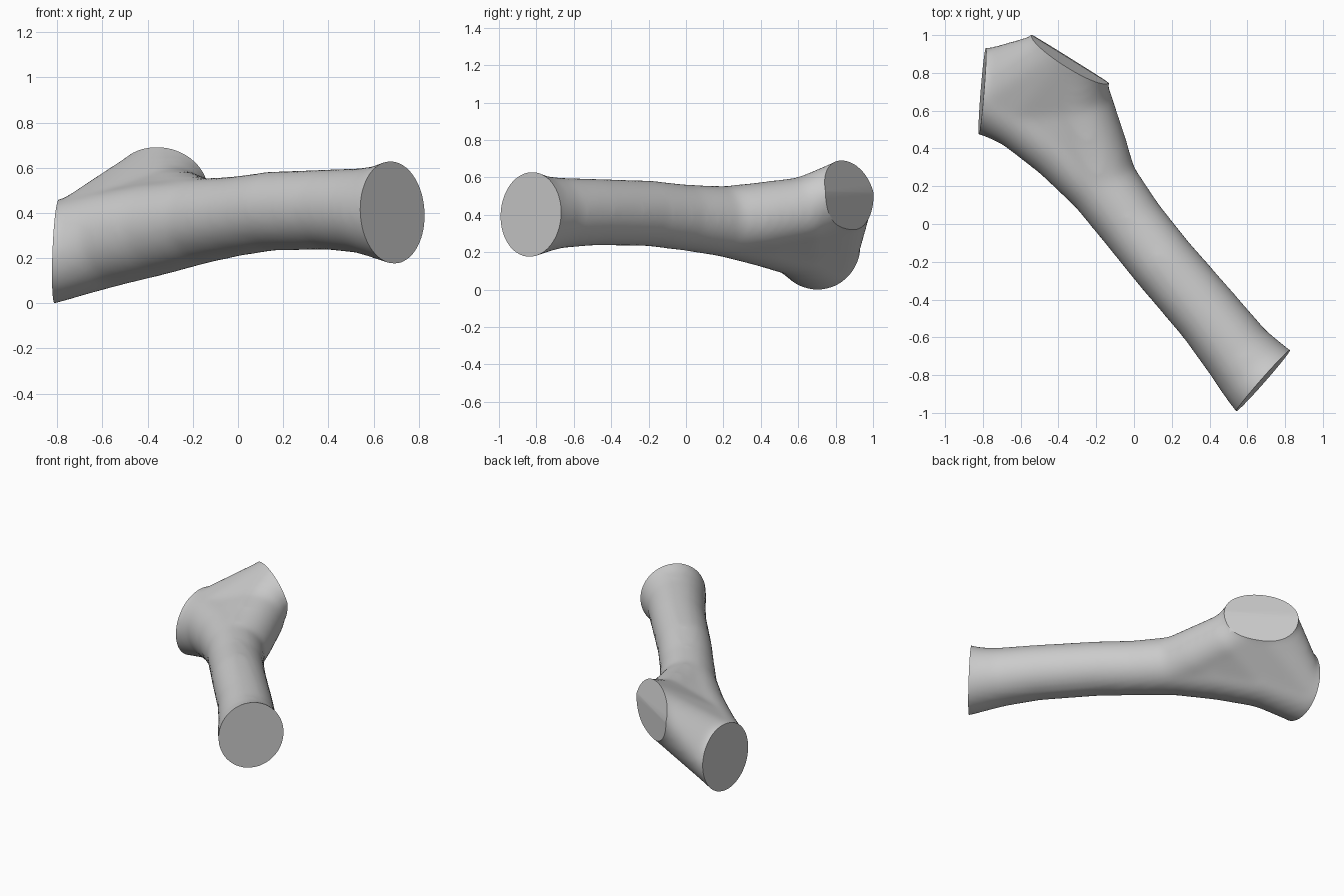
import bpy, bmesh, math
from mathutils import Vector

if "Cube" in bpy.data.objects:
    bpy.data.objects.remove(bpy.data.objects["Cube"])

SIDES = 28
UP = Vector((0, 0, 1))

grey = bpy.data.materials.new("plain grey")
grey.diffuse_color = (0.6, 0.6, 0.6, 1)
grey.use_nodes = True
grey.node_tree.nodes["Principled BSDF"].inputs["Base Color"].default_value = grey.diffuse_color

# Cut ends: centre, outward direction, horizontal and upright radius
TRUNK_END = (Vector((0.683, -0.83, 0.402)), Vector((0.75, -0.66, 0.05)).normalized(), 0.218, 0.23)
LEFT_END = (Vector((-0.803, 0.705, 0.226)), Vector((-1, 0.08, 0.04)).normalized(), 0.228, 0.23)
BACK_END = (Vector((-0.34, 0.875, 0.522)), Vector((0.53, 0.85, 0.15)).normalized(), 0.236, 0.185)

# Slicing planes; the back end is cut twice, leaving a slight ridge across it
CUTS = [(e[0], e[1]) for e in (TRUNK_END, LEFT_END)]
CUTS += [(BACK_END[0], Vector((0.53, 0.85, t)).normalized()) for t in (0.28, 0.02)]


def ring(bm, centre, direction, ru, rv):
    """Oval of vertices square to a direction."""
    u = direction.cross(UP).normalized()
    v = u.cross(direction).normalized()
    return [bm.verts.new(centre + u * ru * math.cos(a) + v * rv * math.sin(a))
            for a in (2 * math.pi * i / SIDES for i in range(SIDES))]


def past(end, sign, reach=0.1):
    """Section beyond a cut end, so that the cut leaves a clean rim."""
    c, d, ru, rv = end
    return (c + d * reach, d * sign, ru * 1.06, rv * 1.06)


def loft(bm, sections):
    rings = [ring(bm, *s) for s in sections]
    for a, b in zip(rings, rings[1:]):
        for i in range(SIDES):
            j = (i + 1) % SIDES
            bm.faces.new((a[i], a[j], b[j], b[i]))
    bm.faces.new(rings[0][::-1])
    bm.faces.new(rings[-1])


def limb(bm, end, middle):
    """Tube from the trunk's cut end to another cut end; returns its sections."""
    pts = [TRUNK_END[0]] + [Vector(p[:3]) for p in middle] + [end[0]]
    secs = [past(TRUNK_END, -1), (TRUNK_END[0], -TRUNK_END[1], *TRUNK_END[2:])]
    for i, p in enumerate(middle, 1):
        secs.append((pts[i], (pts[i + 1] - pts[i - 1]).normalized(), p[3], p[3]))
    secs += [end, past(end, 1)]
    loft(bm, secs)
    return secs


def web(bm, sections):
    """Convex filling between several sections."""
    verts = [v for c, d, ru, rv in sections for v in ring(bm, c, d, ru * 0.98, rv * 0.98)]
    out = bmesh.ops.convex_hull(bm, input=verts)
    loose = {g for g in out["geom_interior"] if isinstance(g, bmesh.types.BMVert)}
    bmesh.ops.delete(bm, geom=[v for v in loose if not v.link_faces], context='VERTS')


def make_object(name, bm):
    bmesh.ops.recalc_face_normals(bm, faces=bm.faces)
    me = bpy.data.meshes.new(name)
    bm.to_mesh(me)
    bm.free()
    ob = bpy.data.objects.new(name, me)
    bpy.context.collection.objects.link(ob)
    return ob


# Trunk sections (x, y, z, radius), then the two forks
trunk = [(0.62, -0.76, 0.405, 0.205), (0.55, -0.68, 0.41, 0.19), (0.40, -0.49, 0.415, 0.179),
         (0.15, -0.2, 0.408, 0.176), (-0.01, 0.0, 0.385, 0.177), (-0.165, 0.21, 0.365, 0.19)]
left_fork = [(-0.36, 0.42, 0.33, 0.207), (-0.58, 0.60, 0.285, 0.215)]
back_fork = [(-0.225, 0.40, 0.385, 0.19), (-0.295, 0.64, 0.425, 0.182)]

bm = bmesh.new()
left = limb(bm, LEFT_END, trunk + left_fork)
back = limb(bm, BACK_END, trunk + back_fork)

# Webs that fill the crotch between the two forks, stage by stage
for i in range(-5, -2):
    web(bm, [left[i], back[i], left[i + 1], back[i + 1]] if i > -5 else [left[i], left[i + 1], back[i + 1]])
branch = make_object("forked_branch", bm)

# Melt the limbs into one smooth skin
mod = branch.modifiers.new("blend", 'REMESH')
mod.mode = 'VOXEL'
mod.voxel_size = 0.02
mod = branch.modifiers.new("soften", 'SMOOTH')
mod.factor = 0.5
mod.iterations = 16
evaluated = branch.evaluated_get(bpy.context.evaluated_depsgraph_get())
skin = bpy.data.meshes.new_from_object(evaluated)
branch.modifiers.clear()

# Slice the ends flat and cap them
bm = bmesh.new()
bm.from_mesh(skin)
for centre, direction in CUTS:
    cut = bmesh.ops.bisect_plane(bm, geom=bm.verts[:] + bm.edges[:] + bm.faces[:], dist=1e-5,
                                 plane_co=centre, plane_no=direction, clear_outer=True)
    rim = [e for e in cut["geom_cut"] if isinstance(e, bmesh.types.BMEdge) and e.is_boundary]
    bmesh.ops.holes_fill(bm, edges=rim, sides=0)
bmesh.ops.recalc_face_normals(bm, faces=bm.faces)
bm.to_mesh(branch.data)
bm.free()

branch.data.materials.clear()
branch.data.materials.append(grey)
bpy.context.view_layer.objects.active = branch
branch.select_set(True)
bpy.ops.object.shade_smooth_by_angle(angle=math.radians(40))
